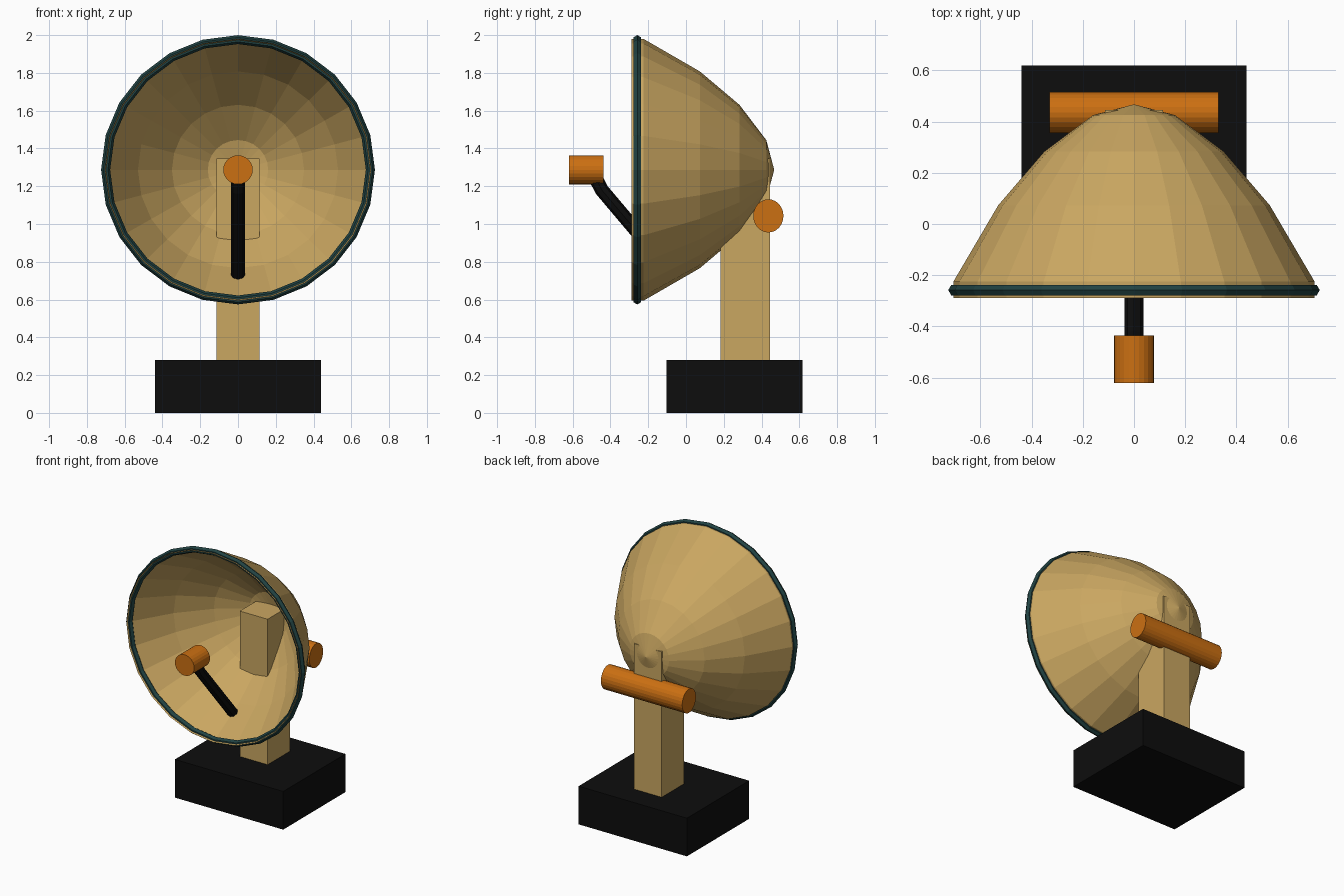
import bpy, bmesh, math
from mathutils import Matrix, Vector

cube = bpy.data.objects.get("Cube")
if cube:
    bpy.data.objects.remove(cube, do_unlink=True)


def material(name, rgb):
    m = bpy.data.materials.new(name)
    m.use_nodes = True
    m.diffuse_color = (*rgb, 1)
    m.node_tree.nodes["Principled BSDF"].inputs["Base Color"].default_value = (*rgb, 1)
    return m


TAN = material("tan", (0.59, 0.385, 0.12))
ORANGE = material("orange", (0.60, 0.16, 0.006))
BLACK = material("black", (0.004, 0.004, 0.004))
TEAL = material("dark teal", (0.015, 0.055, 0.055))

AXIS_Z = 1.287     # height of the dish axis
SQUASH = 0.983     # the dish is slightly flattened in height
SIDES = 24


def finish(bm, name, mat):
    bmesh.ops.recalc_face_normals(bm, faces=bm.faces)
    mesh = bpy.data.meshes.new(name)
    bm.to_mesh(mesh)
    bm.free()
    mesh.materials.append(mat)
    obj = bpy.data.objects.new(name, mesh)
    bpy.context.collection.objects.link(obj)
    return obj


def box(name, mat, low, high):
    low, high = Vector(low), Vector(high)
    bm = bmesh.new()
    bmesh.ops.create_cube(bm, size=1)
    bmesh.ops.scale(bm, vec=high - low, verts=bm.verts)
    bmesh.ops.translate(bm, vec=(low + high) / 2, verts=bm.verts)
    return finish(bm, name, mat)


def cylinder(name, mat, centre, axis, radius, length, stretch):
    bm = bmesh.new()
    turn = Matrix.Rotation(math.pi / 2, 4, axis)
    bmesh.ops.create_cone(bm, cap_ends=True, segments=SIDES, radius1=radius,
                          radius2=radius, depth=length, matrix=turn)
    bmesh.ops.scale(bm, vec=(1, 1, stretch), verts=bm.verts)
    bmesh.ops.translate(bm, vec=centre, verts=bm.verts)
    return finish(bm, name, mat)


def revolve(name, mat, profile):
    """Turn a closed loop of (radius, y) points about the dish axis."""
    bm = bmesh.new()
    verts = [bm.verts.new((r, y, 0)) for r, y in profile]
    edges = [bm.edges.new((a, b)) for a, b in zip(verts, verts[1:] + verts[:1])]
    bmesh.ops.spin(bm, geom=verts + edges, axis=(0, 1, 0), cent=(0, 0, 0),
                   angle=math.tau, steps=SIDES, use_merge=False)
    bmesh.ops.remove_doubles(bm, verts=bm.verts, dist=0.0005)
    bmesh.ops.delete(bm, geom=[e for e in bm.edges if not e.link_faces], context="EDGES")
    bmesh.ops.scale(bm, vec=(1, 1, SQUASH), verts=bm.verts)
    bmesh.ops.translate(bm, vec=(0, 0, AXIS_Z), verts=bm.verts)
    return finish(bm, name, mat)


# Base and post
box("base", BLACK, (-0.44, -0.104, 0), (0.44, 0.618, 0.28))
box("post", TAN, (-0.113, 0.182, 0.28), (0.113, 0.444, 1.348))

# Dish shell: the inner bowl is the outer one moved forward
outer = [(0, 0.467), (0.16, 0.425), (0.35, 0.283), (0.53, 0.073), (0.705, -0.225)]
inner = [(r, y - 0.064) for r, y in reversed(outer)]
revolve("dish", TAN, outer + inner)

# Rim band around the dish mouth
band = [(0.701 + 0.024 * math.cos(k * math.tau / 6),
         -0.258 + 0.024 * math.sin(k * math.tau / 6)) for k in range(6)]
revolve("rim_band", TEAL, band)

# Tilt axle and feed horn
cylinder("tilt_axle", ORANGE, (0, 0.436, 1.043), "Y", 0.08, 0.66, 1.1)
cylinder("feed_horn", ORANGE, (0, -0.528, AXIS_Z), "X", 0.078, 0.184, SQUASH)

# Bent feed arm
curve = bpy.data.curves.new("feed_arm", "CURVE")
curve.dimensions = "3D"
curve.bevel_depth = 0.037
curve.bevel_resolution = 2
curve.use_fill_caps = True
path = [(-0.49, 1.265), (-0.446, 1.18), (-0.06, 0.724)]
spline = curve.splines.new("POLY")
spline.points.add(len(path) - 1)
for point, (y, z) in zip(spline.points, path):
    point.co = (0, y, z, 1)
curve.materials.append(BLACK)
arm = bpy.data.objects.new("feed_arm", curve)
bpy.context.collection.objects.link(arm)
bpy.ops.object.select_all(action="DESELECT")
arm.select_set(True)
bpy.context.view_layer.objects.active = arm
bpy.ops.object.convert(target="MESH")
bpy.ops.object.shade_flat()
